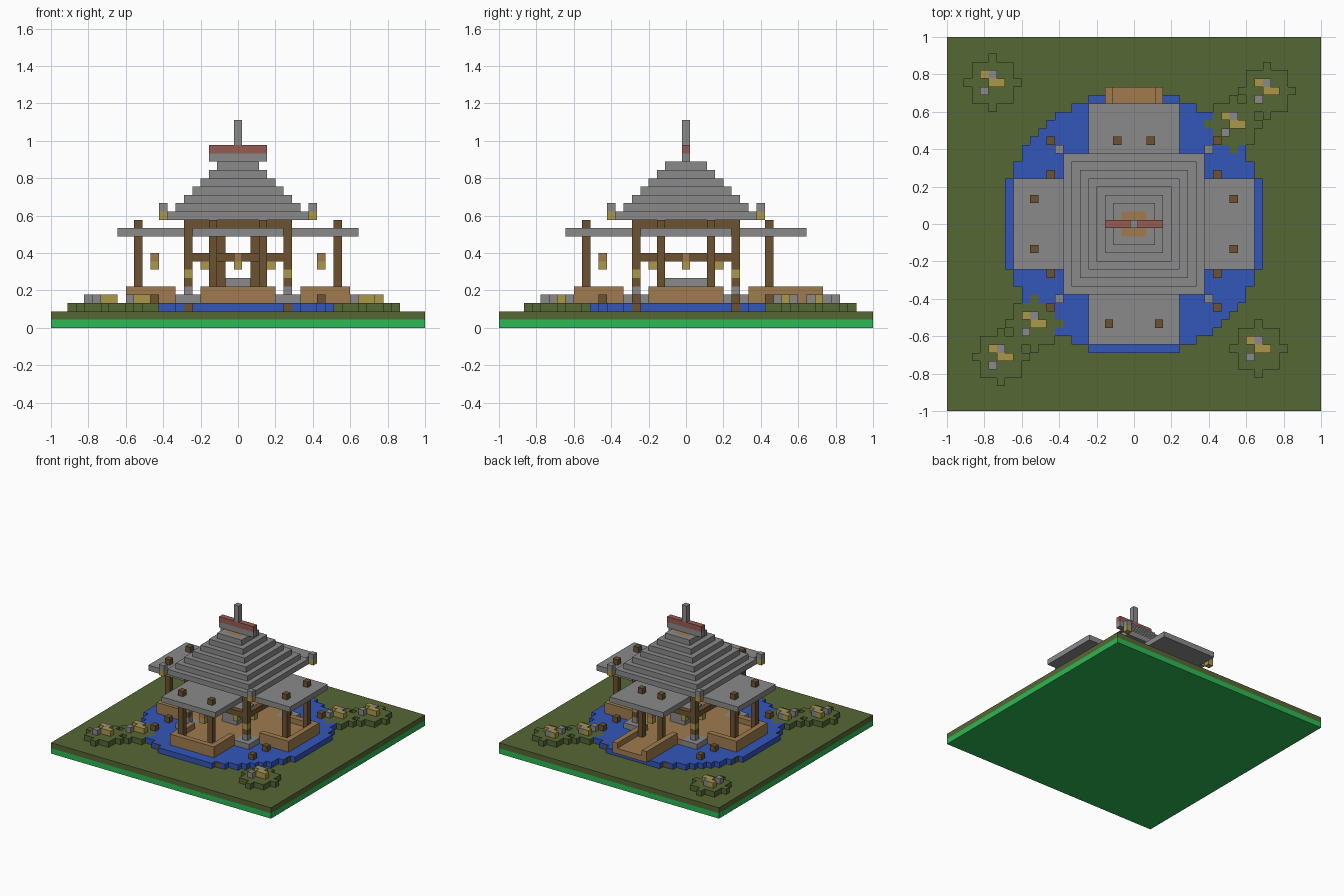
import bpy, bmesh

U = 2 / 45  # edge of one block

cube = bpy.data.objects.get("Cube")
if cube:
    bpy.data.objects.remove(cube, do_unlink=True)


def material(name, rgb):
    lin = [((c / 255 + 0.055) / 1.055) ** 2.4 for c in rgb]
    m = bpy.data.materials.new(name)
    m.use_nodes = True
    m.diffuse_color = (*lin, 1)
    m.node_tree.nodes["Principled BSDF"].inputs["Base Color"].default_value = (*lin, 1)
    return m


GREEN = material("bright_green", (44, 184, 84))
OLIVE = material("olive_grass", (86, 103, 53))
WATER = material("water_blue", (51, 86, 184))
STONE = material("stone_grey", (138, 138, 138))
PLANK = material("plank_tan", (160, 124, 78))
WOOD = material("dark_wood", (108, 82, 50))
GOLD = material("gold", (172, 152, 74))
RED = material("ridge_red", (150, 92, 82))


def blocks(name, mat, boxes):
    """Object made of boxes, each given as inclusive block ranges x, y, z."""
    bm = bmesh.new()
    for x0, x1, y0, y1, z0, z1 in boxes:
        v = [bm.verts.new((x * U, y * U, z * U))
             for z in (z0, z1 + 1) for y in (y0 - .5, y1 + .5) for x in (x0 - .5, x1 + .5)]
        for f in ("0231", "4576", "0154", "2673", "0462", "1375"):
            bm.faces.new([v[int(i)] for i in f])
    mesh = bpy.data.meshes.new(name)
    bm.to_mesh(mesh)
    bm.free()
    mesh.materials.append(mat)
    ob = bpy.data.objects.new(name, mesh)
    bpy.context.collection.objects.link(ob)
    return ob


def post(x, y, z0, z1):
    return (x, x, y, y, z0, z1)


def corners(a, b):
    return [(x, y) for x in (-a, a) for y in (-b, b)]


def runs(cells, z):
    """Join a set of cells into row boxes."""
    out = []
    for x, y in sorted(cells, key=lambda c: (c[1], c[0])):
        if out and out[-1][2] == y and out[-1][1] == x - 1:
            out[-1][1] = x
        else:
            out.append([x, x, y, y, z, z])
    return out


def disc(cx, cy, r):
    return {(cx + x, cy + y) for x in range(-r, r + 1) for y in range(-r, r + 1)
            if x * x + y * y <= r * r}


def ring(n, z):
    return [(-n, n, s * n, s * n, z, z) for s in (-1, 1)] + \
           [(s * n, s * n, 1 - n, n - 1, z, z) for s in (-1, 1)]


# Ground, mounds and pond
blocks("ground_base", GREEN, [(-22, 22, -22, 22, 0, 0)])
blocks("grass_layer", OLIVE, [(-22, 22, -22, 22, 1, 1)])
mounds = [(-17, 17), (16, 16), (12, 12), (-16, -16), (-12, -12), (15, -15)]
mound_cells = set().union(*(disc(x, y, 3) for x, y in mounds))
blocks("grass_mounds", OLIVE, runs(mound_cells, 2))
blocks("pond", WATER, runs(disc(0, 0, 16) - mound_cells - {(0, 16), (0, -16), (16, 0), (-16, 0)}, 2))

# Flowers and pebbles on the mounds
blocks("flowers", GOLD, [b for x, y in mounds
                         for b in (post(x - 1, y + 1, 3, 3), (x, x + 1, y, y, 3, 3))])
blocks("pebbles", STONE, [b for x, y in mounds
                          for b in (post(x, y + 1, 3, 3), post(x - 1, y - 1, 3, 3))])

# Stumps standing in the water
blocks("water_stumps", WOOD, [post(x, y, 2.1, 3) for b in (6, 10) for x, y in corners(10, b)])

# Stilts showing at the rim of the pond
E = 0.07
blocks("rim_stilts", WOOD,
       [(x, x, y - E, y + E, 2, 2 - E) for x, y in corners(6, 14)]
       + [(x - E, x + E, y, y, 2, 2 - E) for x, y in corners(14, 6)])

# Cross-shaped deck with rails
blocks("deck", PLANK, [(-13, 13, -4, 4, 3, 3), (-4, 4, -13, -5, 3, 3),
                       (-4, 4, 5, 7, 3, 3), (-3, 3, 8, 16, 3, 3)])
rails = [(-4, 4, -13, -13, 4, 4)]
for s in (-1, 1):
    rails += [(s * 4, s * 4, -12, -8, 4, 4), (s * 3, s * 3, 8, 16, 4, 4),
              (s * 13, s * 13, -4, 4, 4, 4)]
    for t in (-1, 1):
        rails.append((min(s * 8, s * 12), max(s * 8, s * 12), t * 4, t * 4, 4, 4))
blocks("deck_rails", PLANK, rails)
blocks("centre_table", STONE, [(-1, 1, -2, 2, 4, 5)])

# Main corner pillars on stone plinths
main = corners(6, 6)
blocks("plinths", STONE, [(x - 1, x + 1, y - 1, y + 1, 3, 3) for x, y in main])
blocks("pillar_feet", STONE, [post(x, y, 4, 4) for x, y in main])
blocks("pillar_lamps", GOLD, [post(x, y, 6, 6) for x, y in main])
blocks("main_pillars", WOOD, [post(x, y, a, b) for x, y in main for a, b in ((5, 5), (7, 11))])
blocks("beams", WOOD, ring(6, 12)
       + [(-5, 5, s * 6, s * 6, 8, 8) for s in (-1, 1)]
       + [(s * 6, s * 6, -5, 5, 8, 8) for s in (-1, 1)])
blocks("beam_lamps", GOLD, [post(x, y, 7, 7) for x, y in corners(4, 6) + corners(6, 4)])

# Porch posts, hanging lanterns and porch roofs
porch = corners(12, 3) + [(s * 3, -12) for s in (-1, 1)] + [(s * 2, 10) for s in (-1, 1)]
blocks("porch_posts", WOOD, [post(x, y, 4, 12) for x, y in porch])
lanterns = [(10, 0), (-10, 0), (0, 10), (0, -10)]
blocks("lantern_caps", PLANK, [post(x, y, 8, 8) for x, y in lanterns])
blocks("lantern_lights", GOLD, [post(x, y, 7, 7) for x, y in lanterns])
blocks("porch_roofs", STONE, [(-5, 5, -14, -6.6, 11, 11), (-5, 5, 6.6, 14, 11, 11),
                              (-14, -6.6, -5, 5, 11, 11), (6.6, 14, -5, 5, 11, 11)])

# Stepped main roof, ridge and spire
blocks("main_roof", STONE, [(-n, n, -n, n, 21 - n, 21 - n) for n in range(8, 2, -1)] + ring(2, 19))
blocks("roof_cap", PLANK, [(-1, 1, -1, 1, 19, 19)])
blocks("ridge_base", STONE, [(-3, 3, 0, 0, 20, 20)])
blocks("ridge_cap", RED, [(-3, 3, 0, 0, 21, 21)])
blocks("spire", STONE, [post(0, 0, 22, 24)])
blocks("eave_lamps", GOLD, [post(x, y, 13, 13) for x, y in corners(9, 9)])
blocks("eave_caps", STONE, [post(x, y, 14, 14) for x, y in corners(9, 9)])
